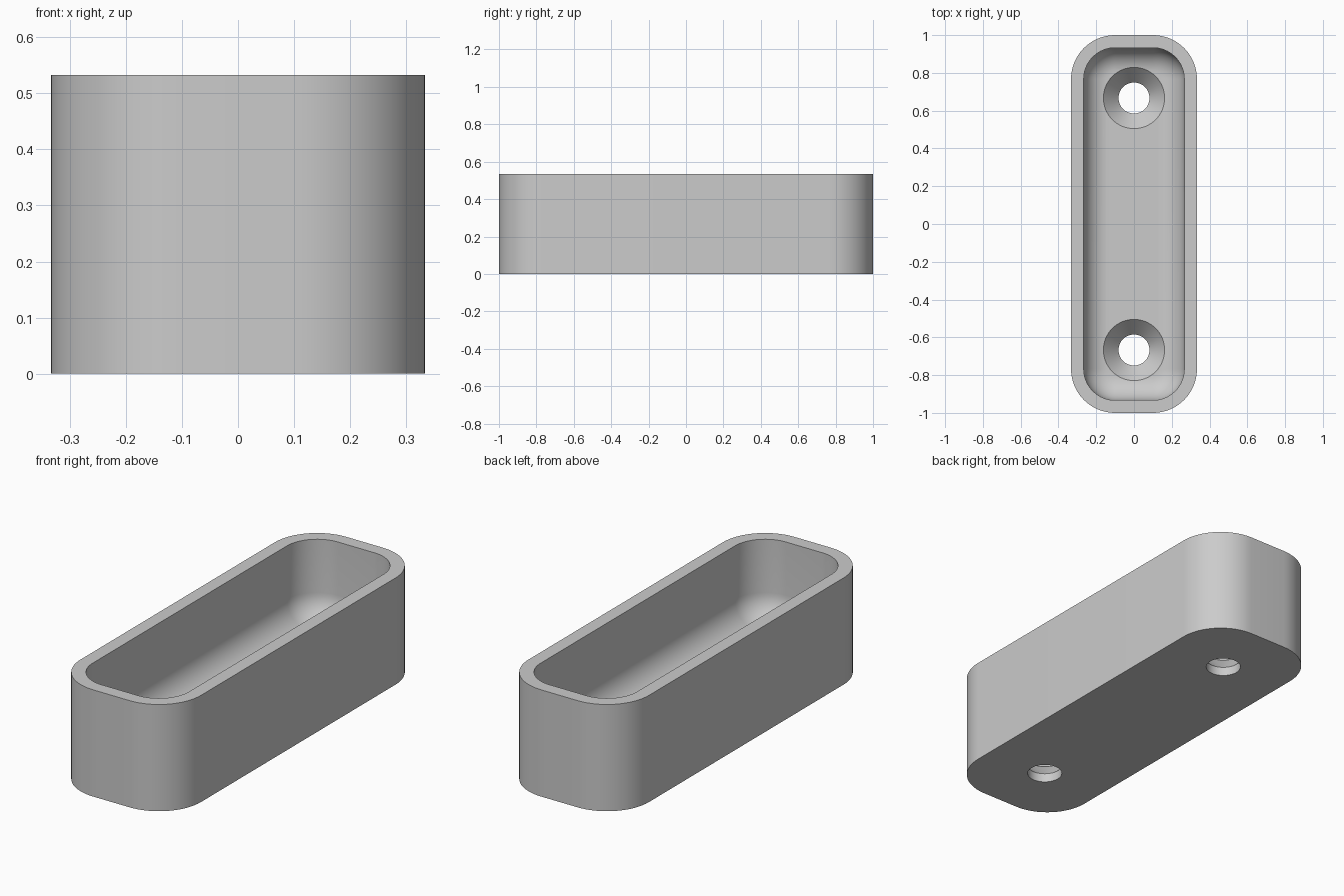
import bpy, bmesh
from math import sin, cos, pi

default = bpy.data.objects.get("Cube")
if default:
    bpy.data.objects.remove(default, do_unlink=True)

HALF_X, HALF_Y, HEIGHT = 1 / 3, 1.0, 0.533
CORNER, WALL = 0.233, 0.067
FLOOR, FILLET = 0.133, 0.133
HOLE_Y, HOLE_R, SINK_R, SINK_Z = 0.667, 0.082, 0.162, 0.045

grey = bpy.data.materials.new("plain grey")
grey.use_nodes = True
colour = (0.6, 0.6, 0.6, 1)
grey.diffuse_color = colour
grey.node_tree.nodes["Principled BSDF"].inputs["Base Color"].default_value = colour


def rounded_ring(inset, z, steps=16):
    """Rounded rectangle, shrunk evenly by inset."""
    r = CORNER - inset
    points = []
    for q, (sx, sy) in enumerate([(1, 1), (-1, 1), (-1, -1), (1, -1)]):
        for i in range(steps + 1):
            a = (q + i / steps) * pi / 2
            points.append((sx * (HALF_X - CORNER) + r * cos(a),
                           sy * (HALF_Y - CORNER) + r * sin(a), z))
    return points


def circle_ring(r, z, y, n=64):
    return [(r * cos(2 * pi * i / n), y + r * sin(2 * pi * i / n), z) for i in range(n)]


def loft(name, rings):
    """Skin a stack of rings and cap both ends."""
    bm = bmesh.new()
    loops = [[bm.verts.new(p) for p in ring] for ring in rings]
    n = len(loops[0])
    for low, high in zip(loops, loops[1:]):
        for i in range(n):
            j = (i + 1) % n
            bm.faces.new((low[i], low[j], high[j], high[i]))
    bm.faces.new(loops[0][::-1])
    bm.faces.new(loops[-1])
    bmesh.ops.recalc_face_normals(bm, faces=bm.faces)
    mesh = bpy.data.meshes.new(name)
    bm.to_mesh(mesh)
    bm.free()
    obj = bpy.data.objects.new(name, mesh)
    bpy.context.collection.objects.link(obj)
    mesh.materials.append(grey)
    return obj


# Tray: outer wall, rim, inner wall, then a rounded transition to the floor
rings = [rounded_ring(0, 0), rounded_ring(0, HEIGHT), rounded_ring(WALL, HEIGHT)]
for k in range(13):
    a = k / 12 * pi / 2
    rings.append(rounded_ring(WALL + FILLET * (1 - cos(a)), FLOOR + FILLET * (1 - sin(a))))
tray = loft("tray", rings)

# Countersunk screw holes
bpy.context.view_layer.objects.active = tray
tray.select_set(True)
for side in (-1, 1):
    y = side * HOLE_Y
    cutter = loft("screw_hole_cutter", [
        circle_ring(HOLE_R, -0.1, y), circle_ring(HOLE_R, SINK_Z, y),
        circle_ring(SINK_R, FLOOR - 0.001, y), circle_ring(SINK_R, FLOOR + 0.15, y)])
    cutter.hide_render = True
    cut = tray.modifiers.new("screw_hole", 'BOOLEAN')
    cut.operation, cut.solver, cut.object = 'DIFFERENCE', 'EXACT', cutter
    bpy.ops.object.modifier_apply(modifier=cut.name)
    bpy.data.objects.remove(cutter, do_unlink=True)

bpy.ops.object.shade_smooth_by_angle(angle=pi / 6)
